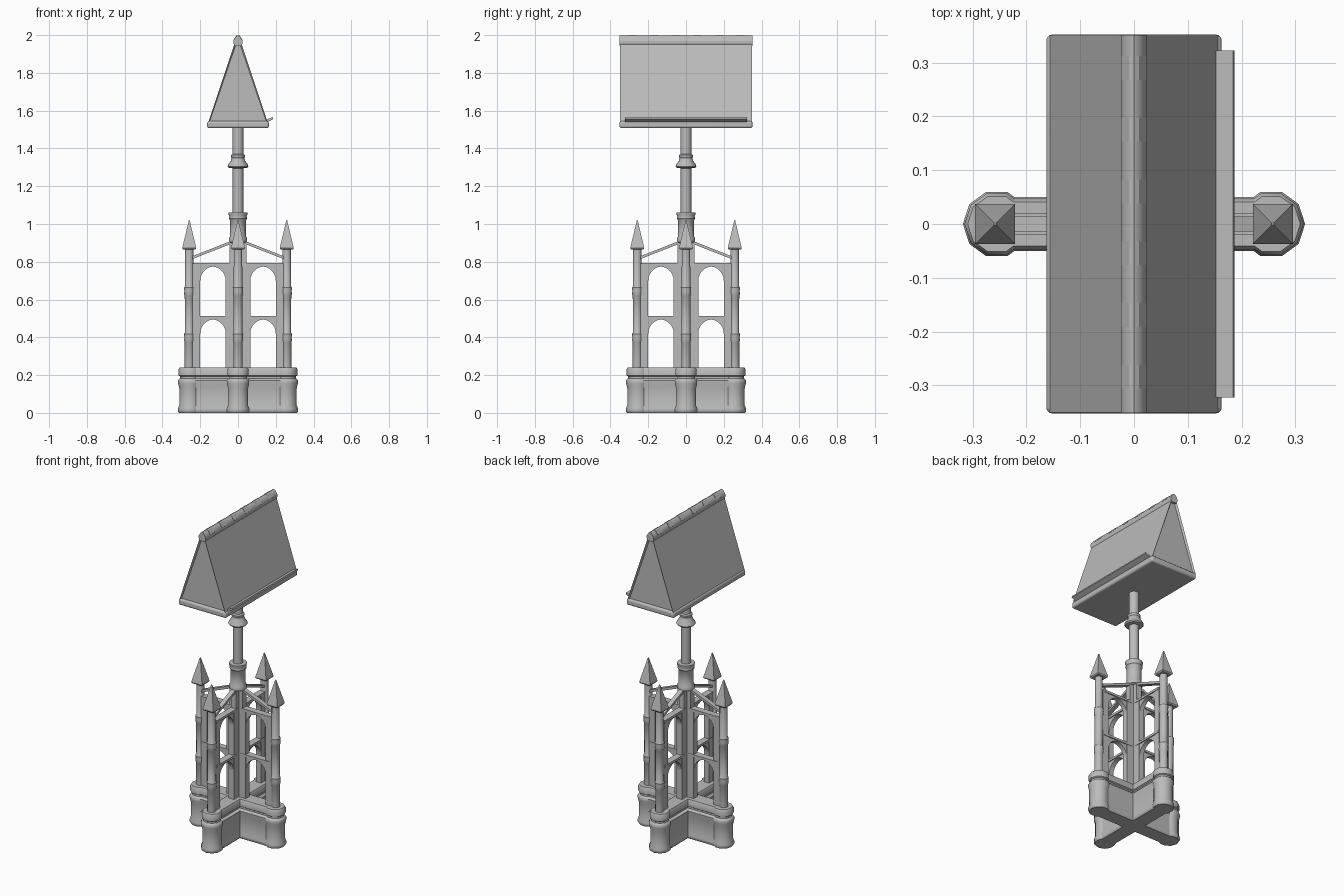
import bpy, bmesh, math
from mathutils import Matrix, Vector

if "Cube" in bpy.data.objects:
    bpy.data.objects.remove(bpy.data.objects["Cube"])

stone = bpy.data.materials.new("grey stone")
stone.use_nodes = True
COLOUR = (0.5, 0.5, 0.5, 1)
stone.diffuse_color = COLOUR
stone.node_tree.nodes["Principled BSDF"].inputs["Base Color"].default_value = COLOUR


def finish(name, bm, smooth=True, turn=0.0):
    bmesh.ops.recalc_face_normals(bm, faces=bm.faces[:])
    mesh = bpy.data.meshes.new(name)
    bm.to_mesh(mesh)
    bm.free()
    ob = bpy.data.objects.new(name, mesh)
    bpy.context.collection.objects.link(ob)
    mesh.materials.append(stone)
    ob.rotation_euler.z = turn
    if smooth:
        bpy.ops.object.select_all(action='DESELECT')
        ob.select_set(True)
        bpy.context.view_layer.objects.active = ob
        bpy.ops.object.shade_smooth_by_angle(angle=math.radians(40))
    return ob


def loft(bm, rings):
    """Skin a stack of closed rings and cap both ends."""
    rows = [[bm.verts.new(p) for p in ring] for ring in rings]
    n = len(rows[0])
    for a, b in zip(rows, rows[1:]):
        for i in range(n):
            j = (i + 1) % n
            bm.faces.new((a[i], a[j], b[j], b[i]))
    bm.faces.new(rows[0][::-1])
    bm.faces.new(rows[-1])


def lathe(bm, profile, sides, x=0.0, phase=0.0):
    loft(bm, [[(x + r * math.cos(phase + math.tau * i / sides),
                r * math.sin(phase + math.tau * i / sides), z)
               for i in range(sides)] for r, z in profile])


def plate(bm, outline, half):
    """Extrude an outline in the xz plane to both sides of y = 0."""
    loft(bm, [[(x, y, z) for x, z in outline] for y in (-half, half)])


def block(bm, x0, x1, z0, z1, half):
    plate(bm, [(x0, z0), (x1, z0), (x1, z1), (x0, z1)], half)


# Moulded cross-shaped plinth: (inset, height) profile shared with the lobes
MOULDING = [(0.006, 0), (0, 0.008), (0, 0.022), (0.007, 0.04), (0.007, 0.13),
            (0.001, 0.155), (0, 0.172), (0.006, 0.18), (0.012, 0.183),
            (0.012, 0.193), (0.004, 0.198), (0.003, 0.23), (0.009, 0.24)]


def cross(half, reach, z):
    ring = []
    for k in range(4):
        m = Matrix.Rotation(k * math.pi / 2, 3, 'Z')
        for x, y in ((reach, -half), (reach, half), (half, half)):
            ring.append(m @ Vector((x, y, z)))
    return ring


bm = bmesh.new()
loft(bm, [cross(0.05 - d, 0.25, z) for d, z in MOULDING])
finish("cross_plinth", bm)

# Central cross-shaped pier
bm = bmesh.new()
loft(bm, [cross(0.018, 0.065, z) for z in (0.23, 0.785)])
loft(bm, [cross(0.018, 0.044, z) for z in (0.78, 0.92)])
finish("central_pier", bm, smooth=False)

# Four arms, each with plinth lobe, pinnacle, arcade and brace
X_IN, X_OUT, X_POST = 0.065, 0.2, 0.258


def half_arch(x_edge, x_mid, spring, apex, top):
    w, h = abs(x_mid - x_edge), apex - spring
    r = (w * w + h * h) / (2 * w)
    sweep = math.asin(min(1, h / r))
    sign = 1 if x_mid > x_edge else -1
    pts = [(x_edge, top)]
    for i in range(7):
        t = sweep * i / 6
        pts.append((x_edge + sign * r * (1 - math.cos(t)), spring + r * math.sin(t)))
    return pts + [(x_mid, top)]


for k, side in enumerate(("left", "back", "right", "front")):
    turn = k * math.pi / 2

    bm = bmesh.new()
    lathe(bm, [(0.063 - d, z) for d, z in MOULDING], 10, 0.255)
    finish(side + "_plinth_lobe", bm, turn=turn)

    # Ringed shaft
    bm = bmesh.new()
    shaft = [(0.025, 0.23)]
    for z in (0.4, 0.645):
        shaft += [(0.024, z - 0.025), (0.028, z - 0.018), (0.026, z),
                  (0.028, z + 0.018), (0.023, z + 0.025)]
    lathe(bm, shaft + [(0.022, 0.88)], 12, X_POST)
    finish(side + "_pinnacle_shaft", bm, turn=turn)

    # Square spire
    bm = bmesh.new()
    root = math.sqrt(2)
    lathe(bm, [(0.032 * root, 0.865), (0.037 * root, 0.872), (0.035 * root, 0.882),
               (0.003, 1.02)], 4, X_POST, math.pi / 4)
    finish(side + "_spire", bm, smooth=False, turn=turn)

    # Two-storey arcade
    bm = bmesh.new()
    block(bm, X_OUT, 0.24, 0.23, 0.79, 0.017)
    mid = (X_IN + X_OUT) / 2
    for top in (0.505, 0.785):
        for edge in (X_IN, X_OUT):
            plate(bm, half_arch(edge, mid, top - 0.085, top - 0.01, top), 0.014)
        block(bm, 0.03, 0.235, top - 0.006, top + 0.008, 0.02)
    finish(side + "_arcade", bm, turn=turn)

    # Sloping brace
    bm = bmesh.new()
    plate(bm, [(0.03, 0.897), (0.24, 0.815), (0.24, 0.83), (0.03, 0.913)], 0.014)
    finish(side + "_brace", bm, smooth=False, turn=turn)

# Pole with socket and flared collar
bm = bmesh.new()
lathe(bm, [(0.04, 0.9), (0.048, 0.905), (0.048, 0.925), (0.042, 0.935), (0.042, 1.02),
           (0.049, 1.03), (0.046, 1.042), (0.05, 1.05), (0.05, 1.06), (0.028, 1.062)], 16)
finish("pole_socket", bm)
bm = bmesh.new()
lathe(bm, [(0.028, 1.05), (0.028, 1.295), (0.05, 1.298), (0.055, 1.305), (0.052, 1.315),
           (0.037, 1.335), (0.034, 1.35), (0.037, 1.355), (0.037, 1.364),
           (0.029, 1.37), (0.029, 1.52)], 16)
finish("pole", bm)

# Desk base slab with softened edges
LENGTH = 0.35
bm = bmesh.new()
block(bm, -0.163, 0.163, 1.507, 1.545, LENGTH + 0.002)
slab = finish("desk_base", bm)
bev = slab.modifiers.new("soft_edges", 'BEVEL')
bev.width = 0.011
bev.segments = 3

# Two-sided sloping desk with recessed gable ends
bm = bmesh.new()
plate(bm, [(-0.157, 1.54), (0.157, 1.54), (0.018, 1.955), (-0.018, 1.955)], LENGTH)
bm.normal_update()
bmesh.ops.recalc_face_normals(bm, faces=bm.faces[:])
ends = [f for f in bm.faces if abs(f.normal.y) > 0.9]
bmesh.ops.inset_individual(bm, faces=ends, thickness=0.01, depth=-0.012)
finish("sloping_desk", bm, smooth=False)

# Ridge roll along the top
bm = bmesh.new()
right = [(0.017, 1.943), (0.023, 1.955), (0.024, 1.973), (0.009, 1.995)]
plate(bm, right + [(0, 1.999)] + [(-x, z) for x, z in right[::-1]], LENGTH + 0.001)
finish("ridge_roll", bm)

# Paired ridge plates
bm = bmesh.new()
for i in range(6):
    y = -0.284 + 0.1148 * i
    for s in (-1, 1):
        strip = [(s * 0.0235, 1.972), (s * 0.0245, 1.974), (s * 0.0095, 1.9965),
                 (s * 0.004, 1.9995), (s * 0.004, 1.994)]
        loft(bm, [[(px, yy, z) for px, z in strip] for yy in (y - 0.022, y + 0.022)])
finish("ridge_plates", bm, smooth=False)

# Book ledge on one slope
bm = bmesh.new()
plate(bm, [(0.15, 1.54), (0.158, 1.54), (0.187, 1.556), (0.184, 1.566), (0.15, 1.552)], 0.322)
finish("book_ledge", bm, smooth=False)
